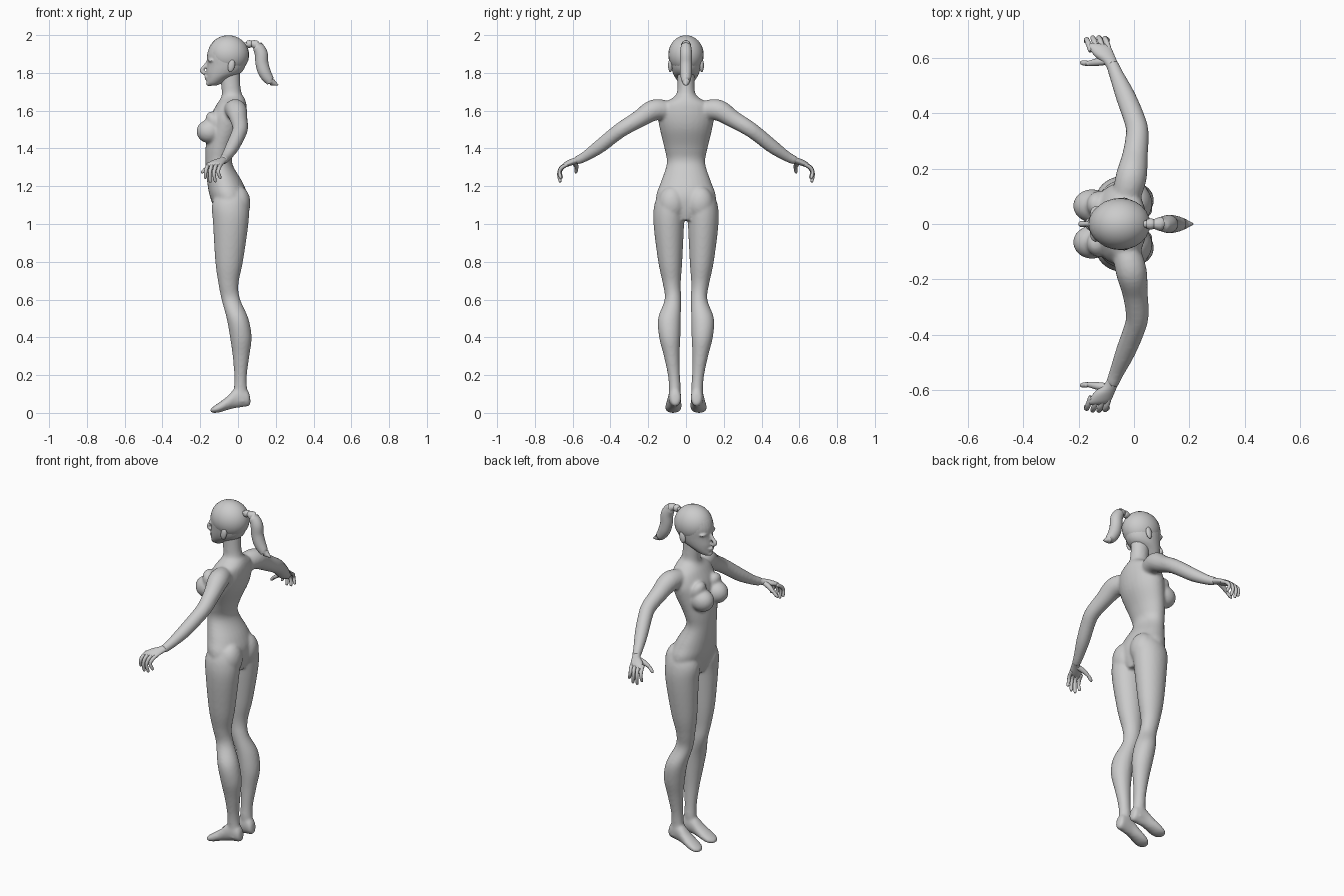
import bpy, bmesh, math
from mathutils import Vector, Matrix

SEG = 28


def catmull(rows, steps):
    """Smoothly interpolate a list of equal-length number rows."""
    out = []
    n = len(rows)
    for i in range(n - 1):
        a, b, c, d = rows[max(i - 1, 0)], rows[i], rows[i + 1], rows[min(i + 2, n - 1)]
        for k in range(steps):
            t = k / steps
            out.append([0.5 * (2 * q + (r - p) * t + (2 * p - 5 * q + 4 * r - s) * t * t
                               + (3 * q - p - 3 * r + s) * t ** 3)
                        for p, q, r, s in zip(a, b, c, d)])
    return out + [list(rows[-1])]


def loft(bm, rings, seg=SEG):
    """Skin rings given as (centre, u, v) and cap both ends."""
    loops = []
    for c, u, v in rings:
        loops.append([bm.verts.new(c + u * math.cos(2 * math.pi * i / seg)
                                   + v * math.sin(2 * math.pi * i / seg)) for i in range(seg)])
    for a, b in zip(loops, loops[1:]):
        for i in range(seg):
            j = (i + 1) % seg
            bm.faces.new((a[i], a[j], b[j], b[i]))
    bm.faces.new(loops[0])
    bm.faces.new(loops[-1])


def stack(bm, rows, s=1, steps=5):
    """Horizontal sections: z, x front, x back, y inner, y outer."""
    loft(bm, [(Vector(((f + b) / 2, s * (i + o) / 2, z)), Vector(((b - f) / 2, 0, 0)),
               Vector((0, (o - i) / 2, 0))) for z, f, b, i, o in catmull(rows, steps)])


def tube(bm, pts, flat=1.0, steps=5, seg=SEG):
    """Round or flattened tube through x, y, z, radius."""
    p = catmull(pts, steps)
    rings = []
    for i, q in enumerate(p):
        t = (Vector(p[min(i + 1, len(p) - 1)][:3]) - Vector(p[max(i - 1, 0)][:3])).normalized()
        u = Vector((1, 0, 0)) if abs(t.x) < 0.8 else Vector((0, 1, 0))
        u = (u - t * u.dot(t)).normalized()
        rings.append((Vector(q[:3]), u * q[3], t.cross(u) * q[3] * flat))
    loft(bm, rings, seg)


def ball(bm, c, r, tilt=0):
    m = Matrix.Translation(c) @ Matrix.Rotation(tilt, 4, 'Y') @ Matrix.Diagonal((*r, 1))
    bmesh.ops.create_uvsphere(bm, u_segments=24, v_segments=16, radius=1, matrix=m)


def finish(bm, name):
    bmesh.ops.recalc_face_normals(bm, faces=bm.faces)
    for f in bm.faces:
        f.smooth = True
    me = bpy.data.meshes.new(name)
    bm.to_mesh(me)
    bm.free()
    ob = bpy.data.objects.new(name, me)
    bpy.context.collection.objects.link(ob)
    return ob


def fuse(ob, voxel, rounds):
    m = ob.modifiers.new("fuse", 'REMESH')
    m.mode = 'VOXEL'
    m.voxel_size = voxel
    m.use_smooth_shade = True
    m = ob.modifiers.new("soften", 'SMOOTH')
    m.factor = 0.5
    m.iterations = rounds


# Body: torso and neck
body = bmesh.new()
torso = [(1.02, -.10, .03, .05), (1.08, -.125, .045, .145), (1.15, -.15, .05, .158),
         (1.22, -.163, .025, .134), (1.32, -.172, -.03, .102), (1.40, -.172, -.015, .114),
         (1.50, -.16, .03, .138), (1.57, -.145, .045, .148), (1.63, -.115, .045, .13),
         (1.665, -.092, .035, .075), (1.69, -.086, .02, .05), (1.74, -.09, .012, .045),
         (1.82, -.10, .01, .045)]
stack(body, [(z, f, b, -w, w) for z, f, b, w in torso])

leg = [(1.17, -.11, .04, .03, .14), (1.10, -.138, .058, .004, .168), (1.0, -.132, .055, .010, .172),
       (.8, -.12, .026, .020, .147), (.68, -.103, .002, .028, .122), (.6, -.087, .012, .025, .113),
       (.5, -.06, .055, .028, .148), (.4, -.042, .072, .030, .142), (.3, -.028, .06, .034, .117),
       (.2, -.02, .047, .032, .096), (.13, -.022, .048, .028, .090), (.06, -.03, .06, .032, .092)]
foot = [(.066, .045, .07, .01), (.055, .035, .115, .028), (.02, .03, .14, .033),
        (-.02, .024, .125, .035), (-.06, .014, .085, .041), (-.10, .002, .055, .044),
        (-.13, 0, .034, .036), (-.147, .005, .02, .014)]
arm = [(-.03, .09, 1.60, .05), (-.01, .17, 1.603, .056), (.004, .25, 1.555, .046),
       (.012, .33, 1.508, .041), (.001, .38, 1.472, .039), (-.03, .46, 1.408, .036),
       (-.062, .535, 1.357, .027), (-.08, .58, 1.335, .023)]
for s in (1, -1):
    # legs and feet
    stack(body, leg, s)
    loft(body, [(Vector((x, s * (.06 - x * .07), (a + b) / 2)), Vector((0, w, 0)),
                 Vector((0, 0, (b - a) / 2))) for x, a, b, w in catmull(foot, 4)])
    # arms
    tube(body, [(x, s * y, z, r) for x, y, z, r in arm])
    # chest and seat volumes
    ball(body, (-.152, s * .066, 1.49), (.068, .06, .062))
    ball(body, (-.125, s * .07, 1.54), (.04, .05, .06), -.5)
    ball(body, (.004, s * .074, 1.11), (.062, .072, .09))
fuse(finish(body, "body"), .0075, 7)

# Head with nose, lips and brow
head = bmesh.new()
skull = [(1.733, -.155, -.115, .018), (1.745, -.165, -.085, .035), (1.77, -.165, -.045, .054),
         (1.80, -.167, .015, .070), (1.84, -.163, .04, .081), (1.90, -.163, .048, .088),
         (1.95, -.143, .04, .079), (1.982, -.10, .0, .048), (1.992, -.07, -.03, .02)]
stack(head, [(z, f, b, -w, w) for z, f, b, w in skull])
tube(head, [(-.155, 0, 1.865, .008), (-.175, 0, 1.835, .010), (-.192, 0, 1.812, .011),
            (-.175, 0, 1.798, .012)])
ball(head, (-.166, 0, 1.778), (.012, .022, .006))
ball(head, (-.164, 0, 1.767), (.012, .018, .006))
ball(head, (-.15, 0, 1.743), (.02, .022, .013))
for s in (1, -1):
    ball(head, (-.138, s * .036, 1.866), (.022, .03, .011))
fuse(finish(head, "head"), .005, 3)

# Ears
ears = bmesh.new()
for s in (1, -1):
    ball(ears, (-.035, s * .083, 1.838), (.018, .012, .034), .2)
finish(ears, "ears")

# Hair cap: swept back above the hairline
hair = bmesh.new()
ball(hair, (-.05, 0, 1.897), (.109, .094, .102), .12)
finish(hair, "hair_cap")

# Ponytail with its tie
tail = bmesh.new()
tube(tail, [(.03, 0, 1.945, .014), (.06, 0, 1.953, .014), (.095, 0, 1.948, .026),
            (.122, 0, 1.905, .034), (.127, 0, 1.85, .034), (.142, 0, 1.80, .033),
            (.172, 0, 1.757, .024), (.213, 0, 1.735, .003)], flat=.95)
finish(tail, "ponytail")
tie = bmesh.new()
tube(tie, [(.047, 0, 1.951, .018), (.062, 0, 1.953, .020), (.072, 0, 1.953, .017)])
finish(tie, "hair_tie")

# Hands: palm, four curled fingers and a thumb
hand = bmesh.new()
palm = [(-.062, .54, 1.354, .024, .022), (-.08, .575, 1.338, .026, .018),
        (-.105, .605, 1.328, .038, .017), (-.122, .635, 1.315, .042, .014),
        (-.125, .648, 1.307, .036, .008)]
loft(hand, [(Vector((x, y, z)), Vector((-w, w * .1, 0)), Vector((w * 0, t * .5, t * .87)))
            for x, y, z, w, t in catmull(palm, 4)])
for k, (drop, out) in enumerate([(.065, 0), (.085, .006), (.083, .007), (.065, .004)]):
    x = -.155 + .022 * k
    tube(hand, [(x, .625, 1.317, .010), (x - .010, .652 + out, 1.300, .010),
                (x - .016, .666 + out, 1.312 - drop * .55, .009),
                (x - .018 + k * .004, .660 + out, 1.312 - drop, .008),
                (x - .018 + k * .004, .658 + out, 1.305 - drop, .003)], seg=12)
tube(hand, [(-.09, .59, 1.332, .014), (-.13, .585, 1.318, .014), (-.163, .58, 1.298, .010),
            (-.185, .582, 1.278, .009), (-.193, .583, 1.268, .003)], seg=12)
for s in (1, -1):
    side = hand.copy()
    bmesh.ops.scale(side, vec=(1, s, 1), verts=side.verts)
    finish(side, "left_hand" if s < 0 else "right_hand")
hand.free()
